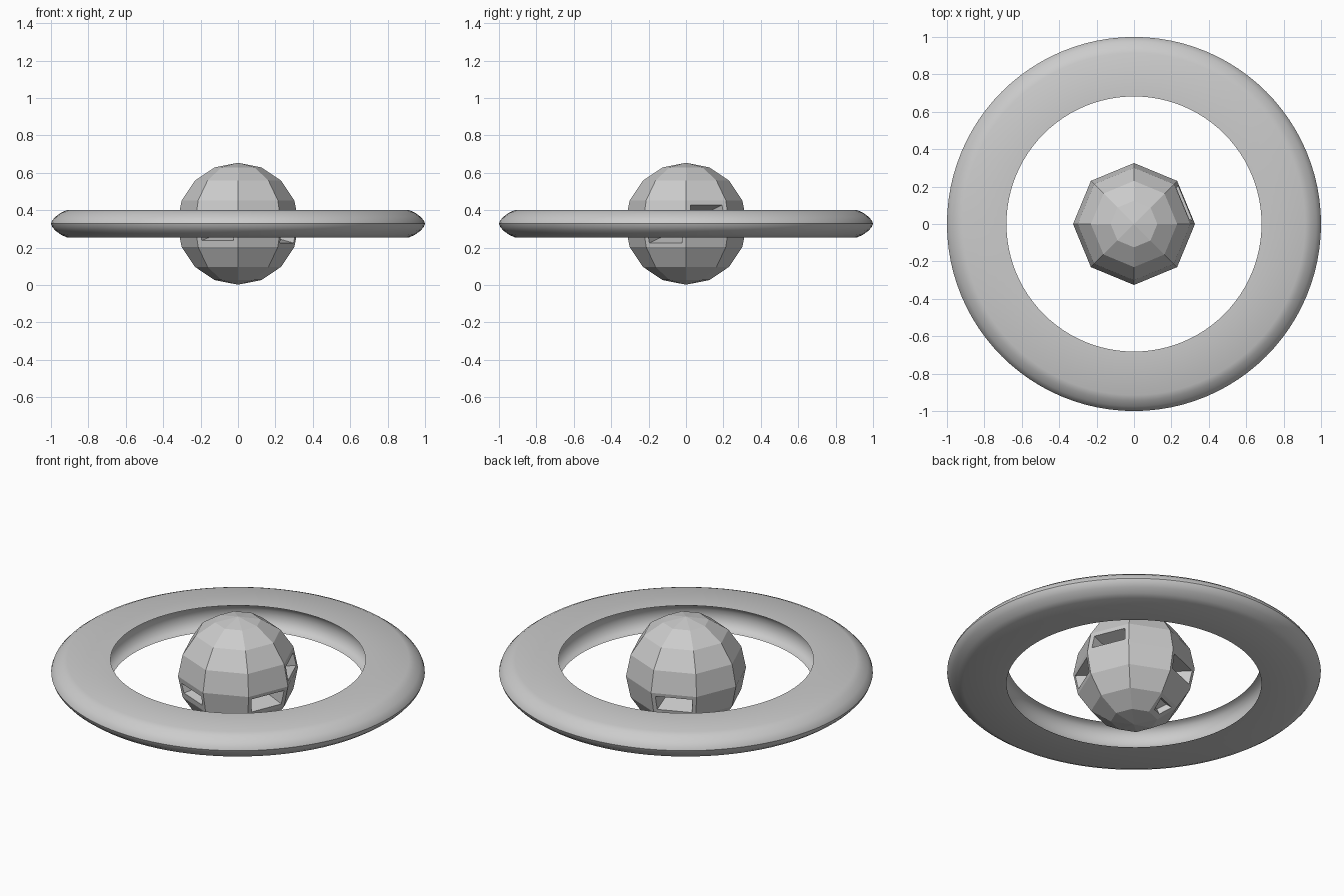
import bpy, bmesh, math
from mathutils import Vector

cube = bpy.data.objects.get("Cube")
if cube:
    bpy.data.objects.remove(cube, do_unlink=True)

MID, RADIUS, HALF = 0.328, 0.326, 0.073

grey = bpy.data.materials.new("light_grey")
grey.use_nodes = True
grey.diffuse_color = (0.6, 0.6, 0.6, 1)
grey.node_tree.nodes["Principled BSDF"].inputs["Base Color"].default_value = (0.6, 0.6, 0.6, 1)


def add_object(name, bm):
    bmesh.ops.recalc_face_normals(bm, faces=bm.faces)
    mesh = bpy.data.meshes.new(name)
    bm.to_mesh(mesh)
    bm.free()
    mesh.materials.append(grey)
    obj = bpy.data.objects.new(name, mesh)
    bpy.context.collection.objects.link(obj)
    obj.location.z = MID
    return obj


def cut_window(bm, azimuth, height, inset, depth, squash=1.0):
    """Recess a tapered opening into the face nearest to a direction."""
    a = math.radians(azimuth)
    r = math.sqrt(RADIUS ** 2 - height ** 2)
    target = Vector((r * math.cos(a), r * math.sin(a), height))
    face = min(bm.faces, key=lambda f: (f.calc_center_median() - target).length)
    bmesh.ops.inset_individual(bm, faces=[face], thickness=inset)
    normal, centre = face.normal.copy(), face.calc_center_median()
    up = (Vector((0, 0, 1)) - normal * normal.z).normalized()
    for v in face.verts:
        v.co -= up * (v.co - centre).dot(up) * (1 - squash)
    # Push a smaller copy of the opening inwards
    new = bmesh.ops.extrude_discrete_faces(bm, faces=[face])["faces"][0]
    for v in new.verts:
        v.co = centre + (v.co - centre) * 0.75 - normal * depth


# Faceted central ball with scattered openings
bm = bmesh.new()
bmesh.ops.create_uvsphere(bm, u_segments=8, v_segments=8, radius=RADIUS)
bm.normal_update()
cut_window(bm, -22.5, -0.063, 0.03, 0.11)
cut_window(bm, 22.5, 0.063, 0.035, 0.11)
cut_window(bm, 112.5, -0.063, 0.03, 0.11)
cut_window(bm, -112.5, -0.063, 0.035, 0.08, 0.75)
cut_window(bm, 112.5, -0.27, 0.035, 0.03)
add_object("faceted_ball", bm)

# Flat ring: rounded outside, grooved inside
outer = [(0.915, HALF), (0.945, 0.06), (0.975, 0.038), (0.993, 0.018), (1.0, 0)]
outer += [(r, -z) for r, z in reversed(outer[:-1])]
STEPS = 8
groove = []
for i in range(STEPS + 1):
    t = math.pi * (i / STEPS - 0.5)
    groove.append((0.682 + 0.055 * math.cos(t), HALF * math.sin(t)))
profile = outer + groove

bm = bmesh.new()
SEGMENTS = 96
rows = []
for s in range(SEGMENTS):
    a = math.tau * s / SEGMENTS
    rows.append([bm.verts.new((r * math.cos(a), r * math.sin(a), z)) for r, z in profile])
for s in range(SEGMENTS):
    near, far = rows[s], rows[(s + 1) % SEGMENTS]
    for i in range(len(profile)):
        j = (i + 1) % len(profile)
        bm.faces.new((near[i], far[i], far[j], near[j]))
ring = add_object("ring", bm)

bpy.ops.object.select_all(action="DESELECT")
ring.select_set(True)
bpy.context.view_layer.objects.active = ring
bpy.ops.object.shade_smooth_by_angle(angle=math.radians(40))
